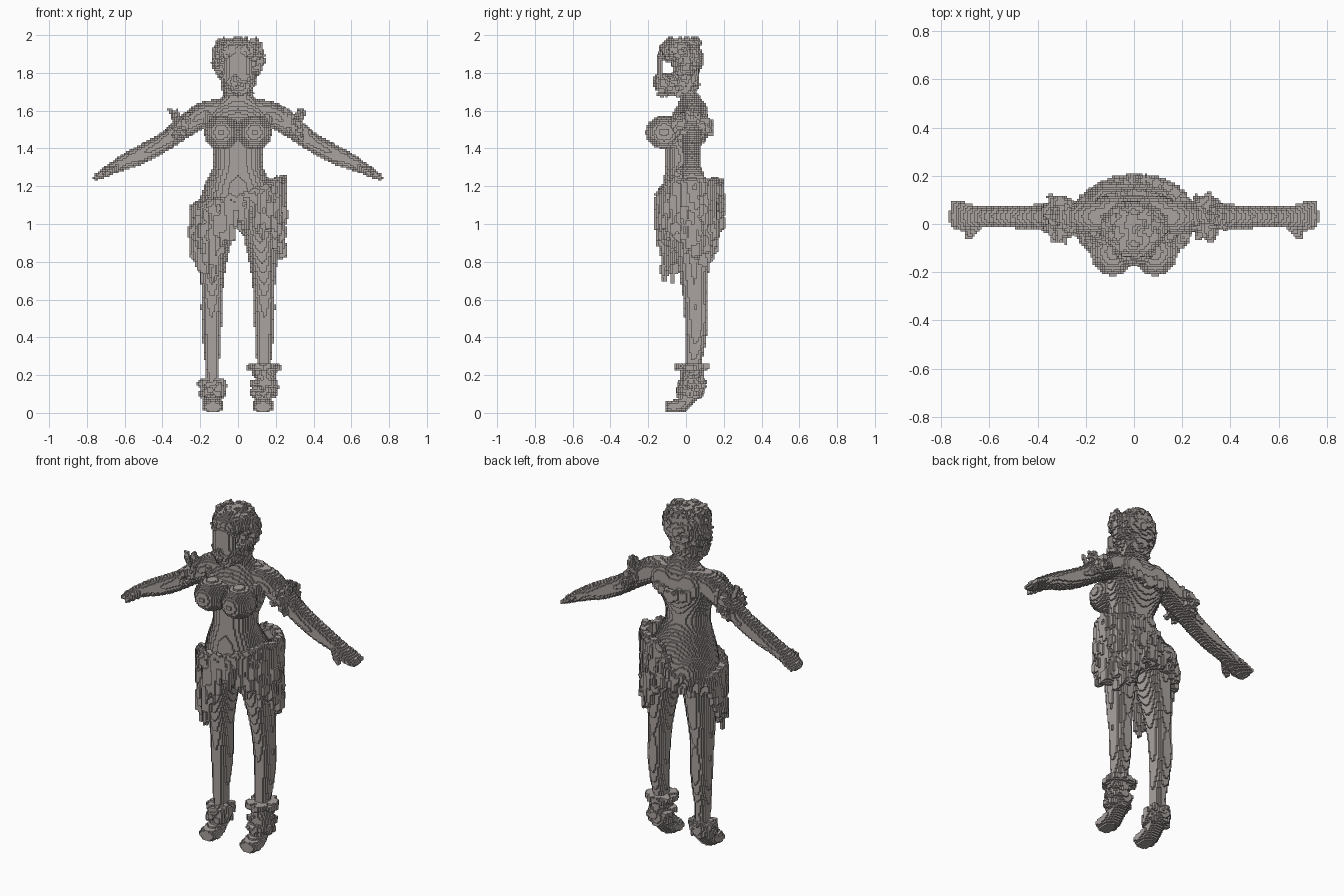
import bpy, bmesh, math, random
from mathutils import Vector, Matrix, noise

if "Cube" in bpy.data.objects:
    bpy.data.objects.remove(bpy.data.objects["Cube"])
random.seed(4)
BLOCK = 0.0098

stone = bpy.data.materials.new("warm grey")
stone.use_nodes = True
stone.diffuse_color = (0.40, 0.365, 0.35, 1)
stone.node_tree.nodes["Principled BSDF"].inputs["Base Color"].default_value = stone.diffuse_color


def finish(name, bm):
    """Turn a set of overlapping solids into one object made of small blocks."""
    bmesh.ops.recalc_face_normals(bm, faces=bm.faces)
    size = max(max(v.co[i] for v in bm.verts) - min(v.co[i] for v in bm.verts) for i in range(3))
    mesh = bpy.data.meshes.new(name)
    bm.to_mesh(mesh)
    bm.free()
    mesh.materials.append(stone)
    ob = bpy.data.objects.new(name, mesh)
    bpy.context.collection.objects.link(ob)
    union = ob.modifiers.new("union", 'REMESH')
    union.mode = 'VOXEL'
    union.voxel_size = BLOCK * 0.7
    blocks = ob.modifiers.new("blocks", 'REMESH')
    blocks.mode = 'BLOCKS'
    blocks.octree_depth = math.ceil(math.log2(size / BLOCK / 0.95))
    blocks.scale = size / (BLOCK * 2 ** blocks.octree_depth)
    blocks.use_remove_disconnected = False


def spline(rows, steps=4):
    """Smoothly fill in between the given rows."""
    out = []
    for i in range(len(rows) - 1):
        a, b, c, d = (Vector(rows[min(max(k, 0), len(rows) - 1)]) for k in range(i - 1, i + 3))
        for s in range(steps):
            t = s / steps
            out.append(b + (c - a) * (t / 2) + (a * 2 - b * 5 + c * 4 - d) * (t * t / 2)
                       + (b * 3 - a - c * 3 + d) * (t ** 3 / 2))
    return out + [Vector(rows[-1])]


def loft(bm, rows, axis='Z', sides=24):
    """Elliptical tube; each row is position, two centres, two radii."""
    rings = []
    for p, c1, c2, r1, r2 in spline(rows):
        ring = []
        for k in range(sides):
            a = math.tau * k / sides
            u, w = c1 + r1 * math.cos(a), c2 + r2 * math.sin(a)
            ring.append(bm.verts.new((u, w, p) if axis == 'Z' else (p, u, w) if axis == 'X' else (u, p, w)))
        rings.append(ring)
    for lo, hi in zip(rings, rings[1:]):
        for k in range(sides):
            n = (k + 1) % sides
            bm.faces.new((lo[k], lo[n], hi[n], hi[k]))
    bm.faces.new(rings[0])
    bm.faces.new(rings[-1])


def lump(bm, centre, radii, fuzz=0.0, detail=4):
    """Ellipsoid, roughened into curls when fuzz is given."""
    made = bmesh.ops.create_icosphere(bm, subdivisions=detail, radius=1)
    for v in made["verts"]:
        bump = fuzz * noise.noise(v.co * 7 + Vector(centre) * 9)
        v.co = Vector(centre) + Vector([v.co[i] * (radii[i] + bump) for i in range(3)])


def box(bm, centre, size, turn=0.0, tilt=0.0):
    m = Matrix.Translation(centre) @ Matrix.Rotation(turn, 4, 'Z') @ Matrix.Rotation(tilt, 4, 'Y')
    bmesh.ops.create_cube(bm, size=1, matrix=m @ Matrix.Diagonal((*size, 1)))


def ruffle(bm, centre, inner, outer, low, high, count=22, lean=0.0):
    """Flared ring of small uneven petals."""
    turn = Matrix.Rotation(lean, 3, 'Y')
    for k in range(count):
        a = math.tau * k / count
        r = random.uniform((inner + outer) / 2, outer)
        z = random.uniform(low, high)
        mid = Vector((math.cos(a) * (inner + r) / 2, math.sin(a) * (inner + r) / 2, z))
        box(bm, Vector(centre) + turn @ mid, (r - inner + 0.015, 0.024, 0.028), a, lean * math.cos(a))


# Bare body: torso, neck, breasts, arms, hands and legs
body = bmesh.new()
loft(body, [(0.99, 0, 0.04, 0.13, 0.09), (1.04, 0, 0.035, 0.19, 0.135), (1.1, 0, 0.025, 0.21, 0.145),
            (1.2, 0, 0.005, 0.18, 0.125), (1.3, 0, -0.02, 0.135, 0.093), (1.38, 0, -0.02, 0.132, 0.092),
            (1.48, 0, 0, 0.165, 0.1), (1.57, 0, 0.02, 0.18, 0.095), (1.63, 0, 0.025, 0.15, 0.07),
            (1.67, 0, 0.02, 0.09, 0.055), (1.71, 0, 0.005, 0.058, 0.05), (1.8, 0, -0.01, 0.055, 0.055)])
for s in (-1, 1):
    lump(body, (s * 0.088, -0.115, 1.485), (0.092, 0.1, 0.088))
    lump(body, (s * 0.1, 0.07, 1.07), (0.11, 0.11, 0.11))
    lump(body, (s * 0.085, 0.07, 1.58), (0.085, 0.05, 0.075))
    loft(body, [(s * x, 0.03, z, ry, rz) for x, z, ry, rz in (
        (0.08, 1.61, 0.06, 0.05), (0.2, 1.57, 0.07, 0.075), (0.3, 1.505, 0.06, 0.07),
        (0.4, 1.43, 0.052, 0.06), (0.5, 1.375, 0.048, 0.056), (0.6, 1.33, 0.042, 0.046),
        (0.66, 1.30, 0.048, 0.037), (0.72, 1.267, 0.06, 0.026), (0.765, 1.243, 0.035, 0.014))], 'X')
    for f in range(4):
        box(body, (s * 0.73, -0.003 + f * 0.028, 1.262), (0.07, 0.02, 0.022), 0, s * 0.5)
    loft(body, [(s * x, y, z, ry, rz) for x, y, z, ry, rz in (
        (0.63, 0.0, 1.30, 0.02, 0.022), (0.67, -0.033, 1.28, 0.022, 0.02), (0.705, -0.054, 1.255, 0.014, 0.014))], 'X')
    loft(body, [(z, s * x, y, rx, ry) for z, x, y, rx, ry in (
        (0.12, 0.135, 0.045, 0.04, 0.045), (0.25, 0.137, 0.038, 0.038, 0.045),
        (0.38, 0.14, 0.05, 0.048, 0.057), (0.52, 0.14, 0.055, 0.056, 0.064),
        (0.64, 0.138, 0.045, 0.058, 0.066), (0.78, 0.13, 0.04, 0.068, 0.085),
        (0.92, 0.115, 0.03, 0.084, 0.1), (1.05, 0.105, 0.03, 0.095, 0.11))])
finish("body", body)

# Head with a forehead, and a thin rounded nose and mouth plate standing ahead
head = bmesh.new()
lump(head, (0, 0.0, 1.85), (0.1, 0.075, 0.12))
lump(head, (0, -0.08, 1.9), (0.08, 0.065, 0.045))
finish("head", head)
face = bmesh.new()
for k in range(-5, 6):
    box(face, (k * 0.012, -0.147 + k * k * 0.0006, 1.825), (0.018, 0.018, 0.15 * math.sqrt(1 - (k / 7) ** 2)))
finish("face", face)

# Curly hair: fringe, crown and side locks
hair = bmesh.new()
lump(hair, (0, 0.005, 1.88), (0.128, 0.082, 0.105), 0.03)
lump(hair, (0, -0.065, 1.92), (0.1, 0.075, 0.06), 0.03)
for k in range(150):
    a, h = random.uniform(0, math.tau), random.uniform(-0.12, 0.1)
    r = math.sqrt(1 - (h / 0.135) ** 2)
    y = -0.015 + 0.095 * r * math.sin(a)
    if y > -0.065 or h > 0.02:
        lump(hair, (0.13 * r * math.cos(a), y, 1.885 + h), (0.016,) * 3, 0.02, 2)
finish("hair", hair)

# Bushy ruff below the face
ruff = bmesh.new()
lump(ruff, (0, -0.09, 1.74), (0.075, 0.08, 0.06), 0.03)
lump(ruff, (0, 0.0, 1.745), (0.085, 0.07, 0.055), 0.03)
for k in range(60):
    a, h = k * 2.4, random.uniform(-0.06, 0.045)
    w = 0.9 + h * 3
    lump(ruff, (0.09 * w * math.cos(a), -0.05 + 0.11 * w * math.sin(a), 1.74 + h), (0.016,) * 3, 0.02, 2)
finish("neck_ruff", ruff)

# Off-the-shoulder frill around bust, back and both upper arms
frill = bmesh.new()
for k in range(56):
    a = math.tau * k / 56
    x, y = 0.19 * math.cos(a), 0.015 + 0.115 * math.sin(a)
    drop = 0.03 * math.cos(2 * a) + random.uniform(-0.015, 0.015)
    box(frill, (x, y, 1.54 + drop), (0.03, 0.02, random.uniform(0.03, 0.07)), a)
for s in (-1, 1):
    ruffle(frill, (s * 0.3, 0.03, 1.515), 0.04, 0.105, -0.035, 0.035, 44, s * 0.75)
    for k in range(-2, 3):
        box(frill, (s * (0.33 + random.uniform(-0.02, 0.02)), 0.03 + k * 0.018, 1.575),
            (0.022, 0.016, 0.075 - abs(k) * 0.012), 0, s * 0.4)
finish("shoulder_frill", frill)

# Slanted fringe skirt; the edges give a height for each angle round the hips
UPPER = ((0, 1.23), (60, 1.22), (85, 1.2), (100, 1.05), (150, 1.04), (180, 1.08),
         (210, 1.1), (270, 1.13), (300, 1.18), (330, 1.23), (360, 1.23))
LOWER = ((0, 0.86), (12, 0.81), (50, 0.81), (65, 0.93), (90, 0.98), (150, 0.98), (170, 0.88),
         (200, 0.77), (235, 0.73), (250, 0.85), (270, 1.0), (300, 0.96), (340, 0.92), (360, 0.86))


def edge(table, a):
    deg = math.degrees(a) % 360
    for (d0, z0), (d1, z1) in zip(table, table[1:]):
        if deg <= d1:
            return z0 + (z1 - z0) * (deg - d0) / (d1 - d0)


def hip(a, r, z):
    return Vector((0.24 * r * math.cos(a), 0.02 + 0.17 * r * math.sin(a), z))


skirt = bmesh.new()
for layer, count in ((0, 52), (1, 44)):
    for k in range(count):
        a = math.tau * (k + layer / 2) / count
        z = edge(UPPER, a) - layer * 0.02
        low = edge(LOWER, a) + random.uniform(-0.02, 0.04) + layer * 0.05
        r = 0.93 + layer * 0.08
        # Each strand is a wavering chain of short tufts
        while z > low:
            drop = random.uniform(0.03, 0.06)
            spot = hip(a + random.uniform(-0.03, 0.03), r + random.uniform(-0.05, 0.05), z - drop / 2)
            box(skirt, spot, (0.026, 0.02, drop + 0.015), a)
            z -= drop
for k in range(64):
    a = math.tau * k / 64
    size = random.uniform(0.016, 0.026)
    lump(skirt, hip(a, 0.98, edge(UPPER, a) + random.uniform(-0.015, 0.01)), (size,) * 3, 0.02, 2)
finish("fringe_skirt", skirt)

# Raised-heel shoes with ankle frills
for side, s in (("right", -1), ("left", 1)):
    shoe = bmesh.new()
    loft(shoe, [(y, s * 0.133, z, rx, rz) for y, z, rx, rz in (
        (-0.112, 0.03, 0.03, 0.02), (-0.095, 0.033, 0.052, 0.032), (-0.05, 0.037, 0.058, 0.036),
        (0.0, 0.06, 0.05, 0.05), (0.04, 0.1, 0.045, 0.055), (0.085, 0.135, 0.038, 0.04),
        (0.1, 0.14, 0.02, 0.025))], 'Y')
    finish(side + "_shoe", shoe)
    cuff = bmesh.new()
    ruffle(cuff, (s * 0.137, 0.035, 0.15), 0.03, 0.075, -0.015, 0.02, 28)
    ruffle(cuff, (s * 0.137, 0.02, 0.11), 0.03, 0.07, -0.02, 0.02, 28)
    if s > 0:
        ruffle(cuff, (0.137, 0.035, 0.235), 0.03, 0.09, 0.0, 0.015, 34)
        ruffle(cuff, (0.137, 0.035, 0.21), 0.03, 0.06, -0.02, 0.01, 24)
    finish(side + "_ankle_frill", cuff)
